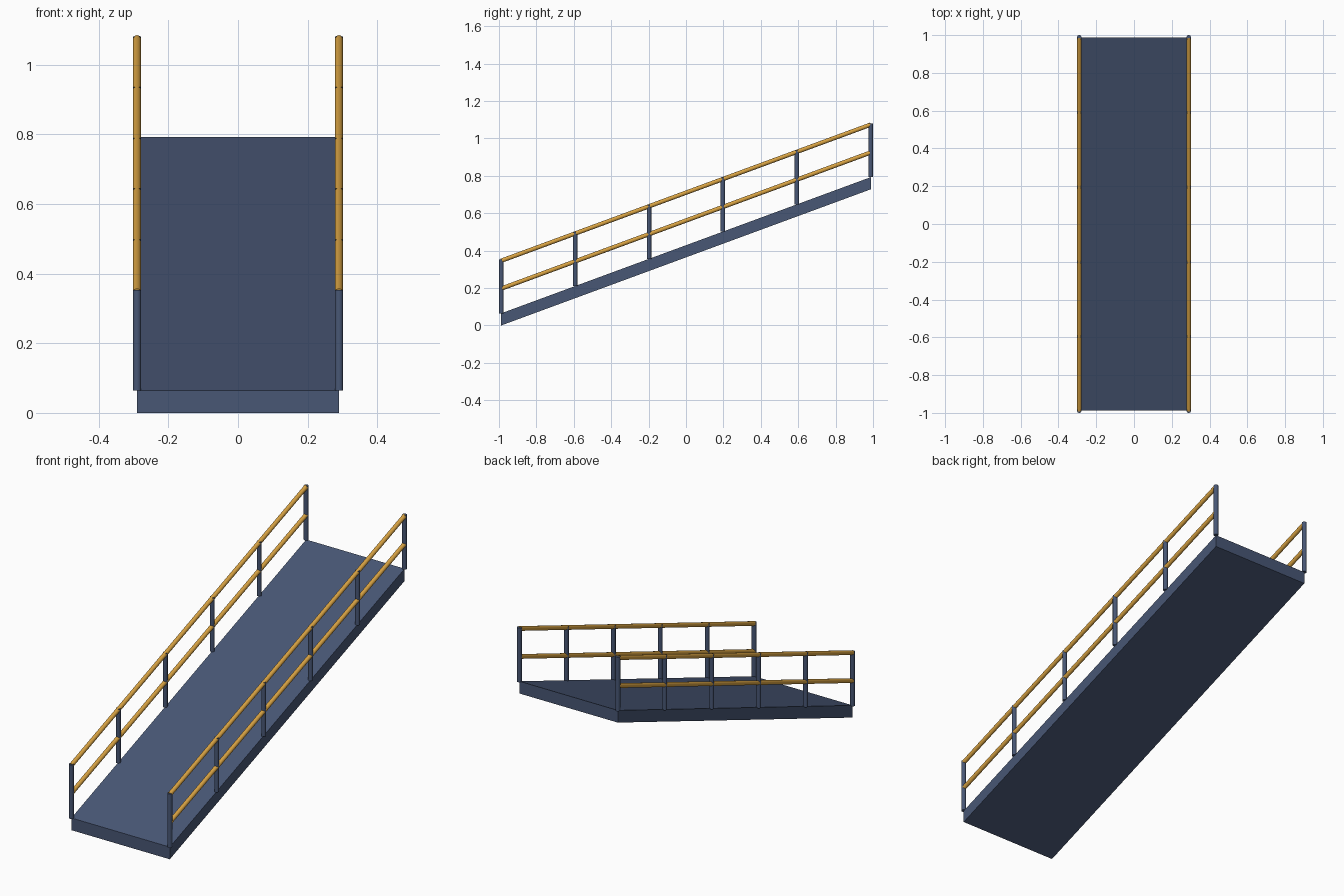
import bpy, bmesh, math
from mathutils import Vector

if "Cube" in bpy.data.objects:
    bpy.data.objects.remove(bpy.data.objects["Cube"])

HALF_W, HALF_L = 0.29, 0.988       # post lines and deck half sizes
THICK, RISE = 0.065, 0.728         # deck thickness and climb
POST_H, POST_R, RAIL_R = 0.288, 0.012, 0.0115


def material(name, rgb):
    m = bpy.data.materials.new(name)
    m.diffuse_color = (*rgb, 1)
    m.use_nodes = True
    m.node_tree.nodes["Principled BSDF"].inputs["Base Color"].default_value = m.diffuse_color
    return m


navy = material("slate_blue", (0.065, 0.095, 0.178))
gold = material("golden_yellow", (0.68, 0.36, 0.055))


def deck_top(y):
    return THICK + RISE * (y + HALF_L) / (2 * HALF_L)


def rod(name, a, b, radius, mat):
    """Round bar between two points."""
    a, b = Vector(a), Vector(b)
    d = b - a
    bpy.ops.mesh.primitive_cylinder_add(vertices=16, radius=radius, depth=d.length,
                                        location=(a + b) / 2)
    ob = bpy.context.object
    ob.rotation_euler = d.to_track_quat('Z', 'Y').to_euler()
    ob.name = name
    ob.data.materials.append(mat)
    bpy.ops.object.shade_smooth_by_angle(angle=math.radians(35))
    return ob


# Sloping deck: a box sheared upward along y, so its ends stay vertical
bm = bmesh.new()
bmesh.ops.create_cube(bm, size=1)
for v in bm.verts:
    y = v.co.y * 2 * HALF_L
    v.co = (v.co.x * 2 * HALF_W, y, deck_top(y) - (THICK if v.co.z < 0 else 0))
mesh = bpy.data.meshes.new("ramp_deck")
bm.to_mesh(mesh)
bm.free()
mesh.materials.append(navy)
bpy.context.collection.objects.link(bpy.data.objects.new("ramp_deck", mesh))

# Railings on both sides
for side, x in (("left", -HALF_W), ("right", HALF_W)):
    for i in range(6):
        y = -HALF_L + i * 2 * HALF_L / 5
        z = deck_top(y)
        rod(f"{side}_post_{i + 1}", (x, y, z), (x, y, z + POST_H), POST_R, navy)
    for part, h in (("handrail", 0.281), ("mid_rail", 0.132)):
        rod(f"{side}_{part}", (x, -HALF_L, deck_top(-HALF_L) + h),
            (x, HALF_L, deck_top(HALF_L) + h), RAIL_R, gold)
